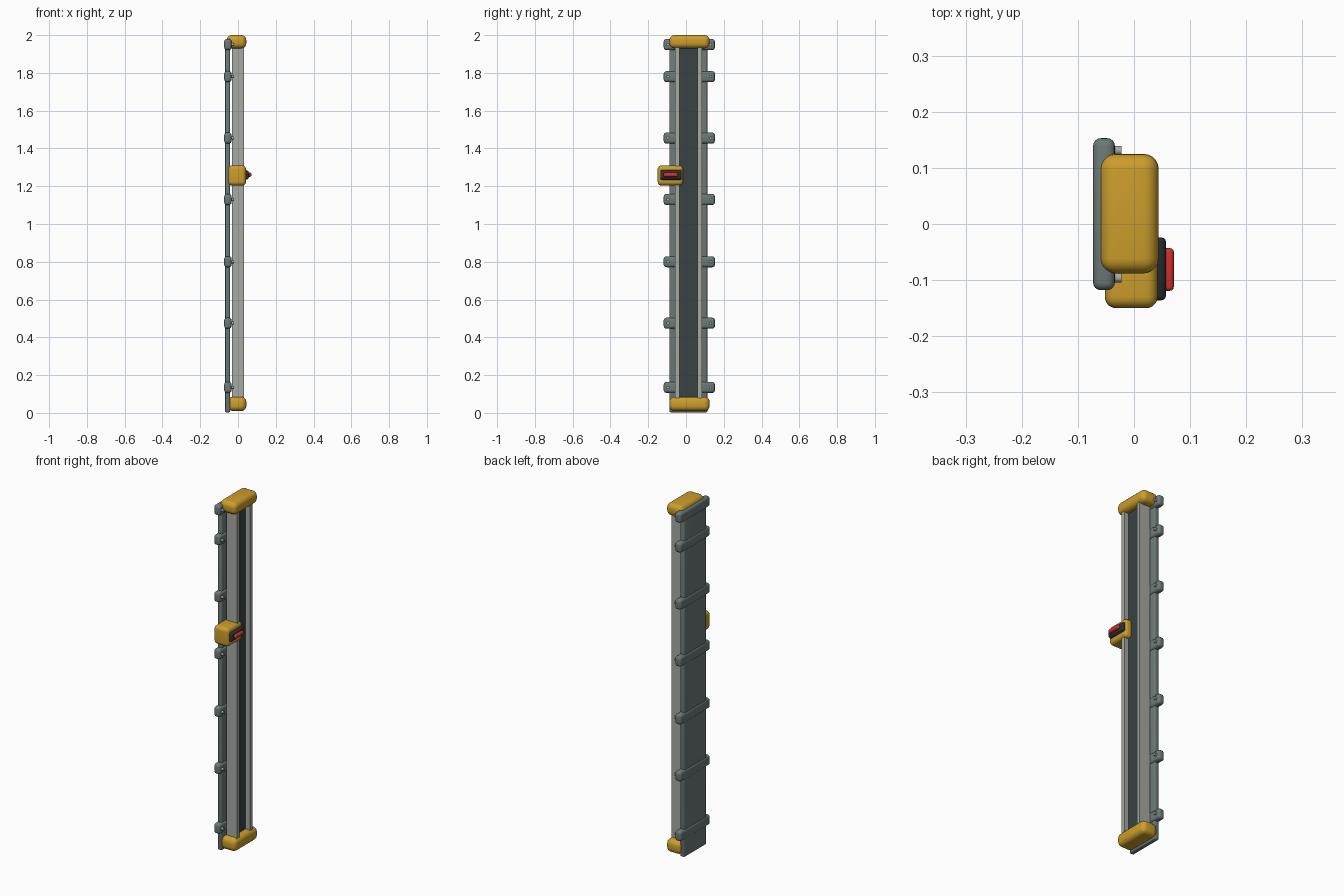
import bpy
import bmesh
import math
from mathutils import Matrix, Vector

cube = bpy.data.objects.get("Cube")
if cube:
    bpy.data.objects.remove(cube, do_unlink=True)


def material(name, rgb):
    m = bpy.data.materials.new(name)
    m.use_nodes = True
    color = (*rgb, 1)
    m.diffuse_color = color
    m.node_tree.nodes["Principled BSDF"].inputs["Base Color"].default_value = color
    return m


yellow = material("yellow", (0.60, 0.34, 0.025))
slate = material("slate grey", (0.15, 0.19, 0.185))
light = material("light grey", (0.38, 0.40, 0.37))
dark = material("dark grey", (0.04, 0.055, 0.055))
black = material("charcoal", (0.025, 0.03, 0.035))
red = material("red", (0.65, 0.03, 0.025))


def finish(name, bm, mat):
    bmesh.ops.recalc_face_normals(bm, faces=bm.faces)
    mesh = bpy.data.meshes.new(name)
    bm.to_mesh(mesh)
    bm.free()
    mesh.materials.append(mat)
    obj = bpy.data.objects.new(name, mesh)
    bpy.context.collection.objects.link(obj)
    bpy.ops.object.select_all(action="DESELECT")
    obj.select_set(True)
    bpy.context.view_layer.objects.active = obj
    bpy.ops.object.shade_smooth_by_angle(angle=math.radians(35))
    return obj


def rounded_box(name, x, y, z, mat, radius, segments=4, taper=1):
    """Box from (min, max) ranges; taper shrinks the height of the +x face."""
    bm = bmesh.new()
    bmesh.ops.create_cube(bm, size=1)
    low, high = Vector((x[0], y[0], z[0])), Vector((x[1], y[1], z[1]))
    for v in bm.verts:
        if v.co.x > 0:
            v.co.z *= taper
        v.co = Vector(l + (c + 0.5) * (h - l) for l, h, c in zip(low, high, v.co))
    bmesh.ops.bevel(bm, geom=bm.edges[:], offset=radius, segments=segments,
                    profile=0.5, affect="EDGES", clamp_overlap=True)
    return finish(name, bm, mat)


def cylinder_x(name, x, y, z, radius, mat):
    bm = bmesh.new()
    place = Matrix.Translation((sum(x) / 2, y, z)) @ Matrix.Rotation(math.pi / 2, 4, "Y")
    bmesh.ops.create_cone(bm, cap_ends=True, segments=16, radius1=radius, radius2=radius,
                          depth=x[1] - x[0], matrix=place)
    return finish(name, bm, mat)


# Backing plate
rounded_box("backing_plate", (-0.068, -0.042), (-0.087, 0.113), (0.003, 1.975), slate, 0.006, 3)

# U-shaped rail, extruded upward from its cross-section
outline = [(-0.033, -0.058), (0.033, -0.058), (0.033, -0.035), (0.002, -0.035),
           (0.002, 0.061), (0.033, 0.061), (0.033, 0.084), (-0.033, 0.084)]
bm = bmesh.new()
base = bm.faces.new([bm.verts.new((px, py, 0.04)) for px, py in outline])
grown = bmesh.ops.extrude_face_region(bm, geom=[base])
bmesh.ops.translate(bm, vec=(0, 0, 1.92),
                    verts=[g for g in grown["geom"] if isinstance(g, bmesh.types.BMVert)])
finish("rail", bm, light)

# Dark strip on the channel floor
rounded_box("channel_strip", (0, 0.006), (-0.0345, 0.0605), (0.045, 1.955), dark, 0.0005, 1)

# End caps
rounded_box("top_cap", (-0.06, 0.044), (-0.088, 0.125), (1.93, 2.0), yellow, 0.027, 5)
rounded_box("bottom_cap", (-0.053, 0.044), (-0.088, 0.125), (0.01, 0.085), yellow, 0.027, 5)

# Cross brackets with a screw at each end
for i, z in enumerate((0.135, 0.475, 0.80, 1.13, 1.455, 1.78, 1.95)):
    rounded_box(f"bracket_{i + 1}", (-0.073, -0.034), (-0.118, 0.153),
                (z - 0.029, z + 0.029), slate, 0.014)
    for side, y in (("front", -0.096), ("back", 0.131)):
        cylinder_x(f"screw_{i + 1}_{side}", (-0.045, -0.022), y, z, 0.008, light)

# Sliding block with button
rounded_box("slider_block", (-0.052, 0.042), (-0.15, -0.015), (1.204, 1.31), yellow, 0.02, 5)
rounded_box("button_housing", (0.03, 0.057), (-0.136, -0.024), (1.229, 1.291), black, 0.008, 3, 0.65)
rounded_box("button", (0.05, 0.071), (-0.119, -0.043), (1.25, 1.272), red, 0.007, 3)
